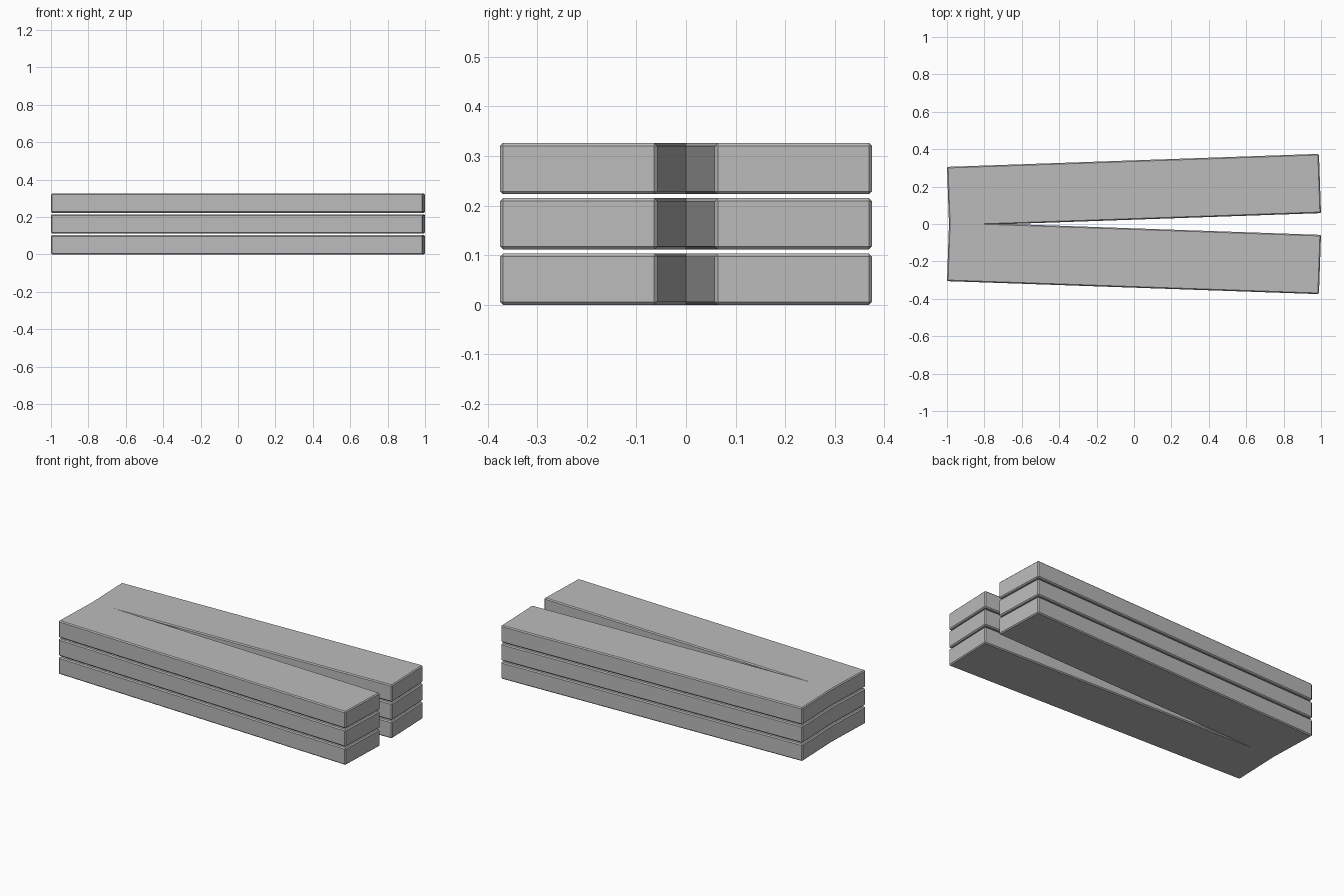
import bpy, bmesh, math
from mathutils import Matrix

if "Cube" in bpy.data.objects:
    bpy.data.objects.remove(bpy.data.objects["Cube"])

LENGTH, WIDTH, HEIGHT = 1.99, 0.317, 0.1035   # one plank
ANGLE = math.radians(2)                       # splay of each plank
PITCH = 0.1115                                # spacing of the layers
CHAMFER = 0.006

grey = bpy.data.materials.new("plain grey")
grey.diffuse_color = (0.5, 0.5, 0.5, 1)
grey.use_nodes = True
grey.node_tree.nodes["Principled BSDF"].inputs["Base Color"].default_value = grey.diffuse_color


def forked_slab(name, z):
    """Chamfered plank, splayed, trimmed at the centre line and mirrored."""
    bm = bmesh.new()
    bmesh.ops.create_cube(bm, size=1)
    bmesh.ops.scale(bm, vec=(LENGTH, WIDTH, HEIGHT), verts=bm.verts)
    bmesh.ops.bevel(bm, geom=bm.edges[:], offset=CHAMFER, segments=1,
                    affect='EDGES', profile=0.5)
    place = Matrix.Translation((0, 0.1818, HEIGHT / 2)) @ Matrix.Rotation(ANGLE, 4, 'Z')
    bmesh.ops.transform(bm, matrix=place, verts=bm.verts)
    # trim where the two planks merge
    bmesh.ops.bisect_plane(bm, geom=bm.verts[:] + bm.edges[:] + bm.faces[:],
                           plane_co=(0, 0, 0), plane_no=(0, 1, 0), clear_inner=True)
    mesh = bpy.data.meshes.new(name)
    bm.to_mesh(mesh)
    bm.free()
    mesh.materials.append(grey)
    slab = bpy.data.objects.new(name, mesh)
    slab.location.z = z
    bpy.context.collection.objects.link(slab)
    mirror = slab.modifiers.new("second plank", 'MIRROR')
    mirror.use_axis = (False, True, False)
    mirror.use_clip = True
    mirror.merge_threshold = 0.0005


# stack of three forked slabs
for i, level in enumerate(("bottom", "middle", "top")):
    forked_slab(level + "_forked_slab", i * PITCH)
